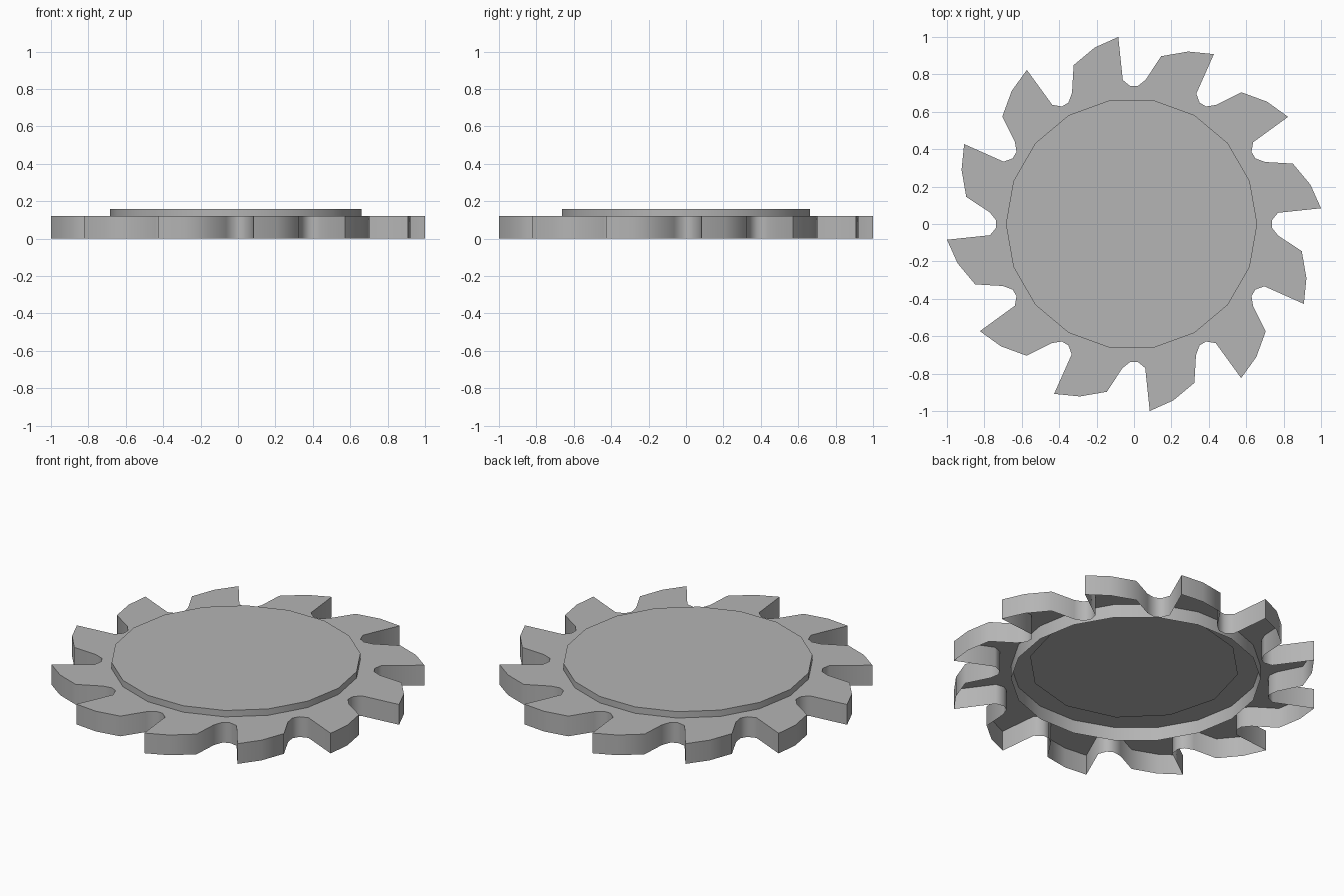
import bpy, bmesh
from math import cos, sin, radians

if "Cube" in bpy.data.objects:
    bpy.data.objects.remove(bpy.data.objects["Cube"])

TEETH = 12
TOP = 0.12

# Dark grey metal
metal = bpy.data.materials.new("dark_grey")
metal.diffuse_color = (0.46, 0.46, 0.46, 1)
metal.use_nodes = True
metal.node_tree.nodes["Principled BSDF"].inputs["Base Color"].default_value = metal.diffuse_color


def finish(bm, name, angle):
    me = bpy.data.meshes.new(name)
    bm.to_mesh(me)
    bm.free()
    me.materials.append(metal)
    ob = bpy.data.objects.new(name, me)
    bpy.context.collection.objects.link(ob)
    bpy.ops.object.select_all(action='DESELECT')
    ob.select_set(True)
    bpy.context.view_layer.objects.active = ob
    bpy.ops.object.shade_smooth_by_angle(angle=radians(angle))
    return ob


def turn(p, deg):
    c, s = cos(radians(deg)), sin(radians(deg))
    return (p[0] * c - p[1] * s, p[0] * s + p[1] * c)


# Toothed plate: open underneath, with a round hole in the middle.
# One gullet and tooth, clockwise, repeated around the centre.
tooth = [(-0.02, 0.737), (0.02, 0.737), (0.063, 0.772),
         (0.145, 0.897), (0.29, 0.922), (0.427, 0.908)]
tooth.append(turn((-0.06, 0.77), -30))
n = len(tooth)

bm = bmesh.new()
outer = [turn(p, -30 * i) for i in range(TEETH) for p in tooth]
top = [bm.verts.new((x, y, TOP)) for x, y in outer]
low = [bm.verts.new((x, y, 0)) for x, y in outer]
hole = [bm.verts.new((*turn((0, 0.565), -30 * i), TOP)) for i in range(TEETH)]
count = len(outer)
for i in range(count):
    j = (i + 1) % count
    bm.faces.new((top[i], top[j], low[j], low[i]))
for i in range(TEETH):
    rim = [top[(i * n + k) % count] for k in range(n + 1)]
    bm.faces.new(rim[::-1] + [hole[i], hole[(i + 1) % TEETH]])
bmesh.ops.triangulate(bm, faces=[f for f in bm.faces if len(f.verts) > 4])
finish(bm, "toothed_plate", 52)

# Hub cap: 18-sided, open underneath
bm = bmesh.new()
ring = [(0.672 * cos(radians(20 * i)) - 0.013, 0.672 * sin(radians(20 * i)))
        for i in range(18)]
cap = [bm.verts.new((x, y, 0.158)) for x, y in ring]
rim = [bm.verts.new((x, y, 0.04)) for x, y in ring]
bm.faces.new(cap)
for i in range(18):
    j = (i + 1) % 18
    bm.faces.new((rim[i], rim[j], cap[j], cap[i]))
finish(bm, "hub_cap", 30)
